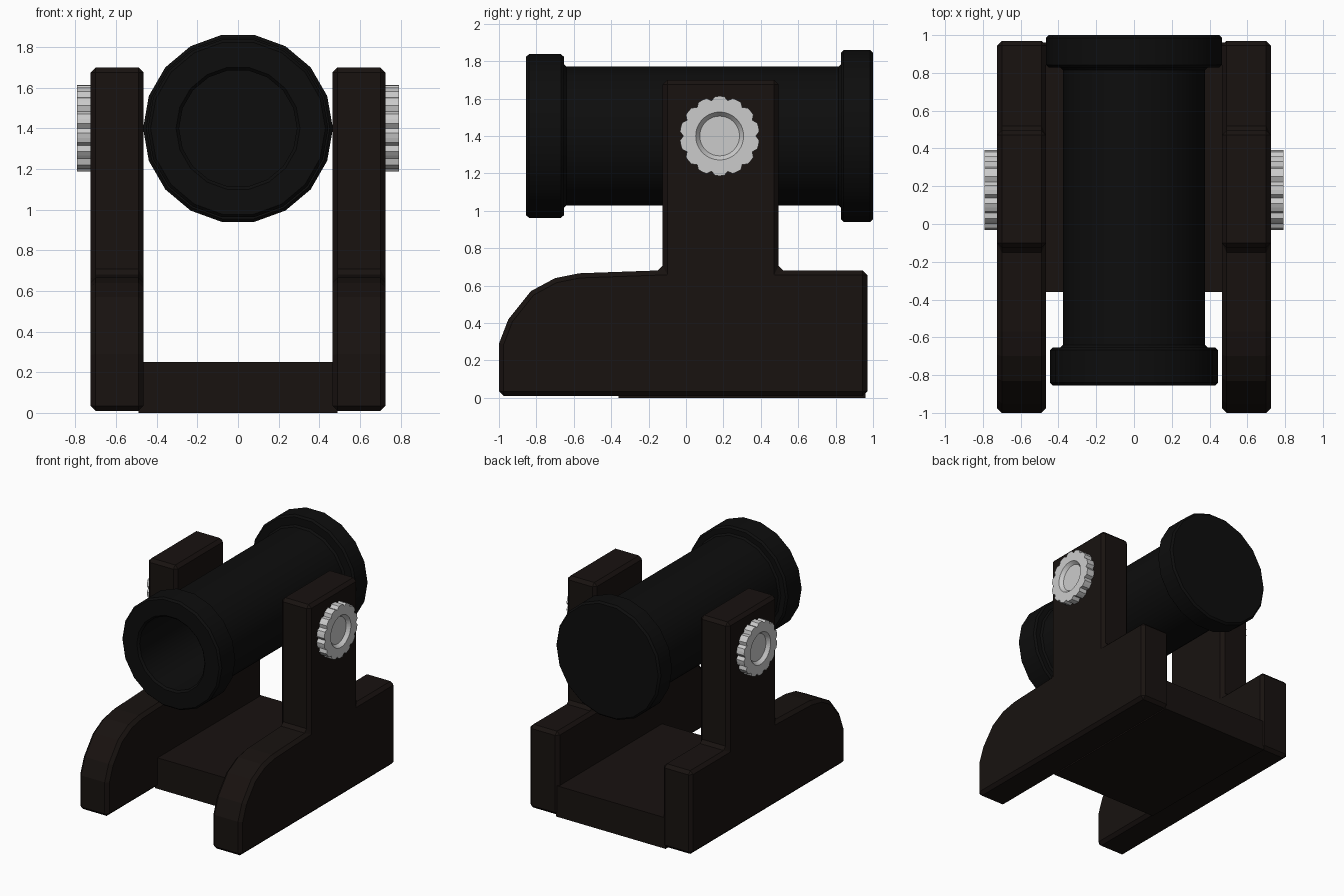
import bpy, bmesh, math

if "Cube" in bpy.data.objects:
    bpy.data.objects.remove(bpy.data.objects["Cube"])


def material(name, rgb):
    m = bpy.data.materials.new(name)
    m.diffuse_color = (*rgb, 1)
    m.use_nodes = True
    m.node_tree.nodes["Principled BSDF"].inputs["Base Color"].default_value = m.diffuse_color
    return m


BLACK = material("black_iron", (0.004, 0.004, 0.004))
BROWN = material("dark_wood", (0.009, 0.006, 0.005))


def finish(bm, name, mat=None, bevel=0, smooth=False):
    bmesh.ops.recalc_face_normals(bm, faces=bm.faces[:])
    mesh = bpy.data.meshes.new(name)
    bm.to_mesh(mesh)
    bm.free()
    ob = bpy.data.objects.new(name, mesh)
    bpy.context.collection.objects.link(ob)
    if mat:
        mesh.materials.append(mat)
    if bevel:
        b = ob.modifiers.new("Bevel", "BEVEL")
        b.width, b.segments = bevel, 1
        b.limit_method, b.angle_limit = "ANGLE", math.radians(35)
    if smooth:
        bpy.ops.object.select_all(action="DESELECT")
        ob.select_set(True)
        bpy.context.view_layer.objects.active = ob
        bpy.ops.object.shade_smooth_by_angle(angle=math.radians(30))
    return ob


def skin(bm, rings):
    """Bridge successive vertex rings and cap both ends."""
    rings = [[bm.verts.new(p) for p in ring] for ring in rings]
    n = len(rings[0])
    for a, b in zip(rings, rings[1:]):
        for i in range(n):
            j = (i + 1) % n
            bm.faces.new((a[i], a[j], b[j], b[i]))
    bm.faces.new(rings[0])
    bm.faces.new(rings[-1])


# Barrel: 18-sided lathe along y, with a bore at the front
profile = [(0.45, 0.29), (-0.84, 0.29), (-0.855, 0.305), (-0.855, 0.43),
           (-0.84, 0.444), (-0.668, 0.444), (-0.653, 0.43), (-0.653, 0.39),
           (-0.64, 0.376), (0.815, 0.376), (0.829, 0.39), (0.829, 0.452),
           (0.843, 0.467), (0.985, 0.467), (1.0, 0.452)]
N = 18
bm = bmesh.new()
skin(bm, [[(r * math.cos(math.tau * i / N), y, 1.4 + r * math.sin(math.tau * i / N))
           for i in range(N)] for y, r in profile])
finish(bm, "barrel", BLACK, smooth=True)

# Side cheeks: extruded carriage outline with chamfered edges
outline = [(-1, 0.01), (-1, 0.29), (-0.95, 0.42), (-0.83, 0.57), (-0.70, 0.64),
           (-0.57, 0.666), (-0.125, 0.682), (-0.125, 1.70), (0.495, 1.70),
           (0.495, 0.682), (0.97, 0.682), (0.97, 0.01)]
for side, s in (("left", -1), ("right", 1)):
    bm = bmesh.new()
    skin(bm, [[(s * x, y, z) for y, z in outline] for x in (0.465, 0.725)])
    finish(bm, side + "_cheek", BROWN, bevel=0.025)

# Floor board between the cheeks
bm = bmesh.new()
skin(bm, [[(x, y, z) for x, y in ((-0.49, -0.36), (0.49, -0.36), (0.49, 0.96), (-0.49, 0.96))]
          for z in (0, 0.25)])
finish(bm, "floor_board", BROWN)


# Toothed bolts with a dished centre
TEETH = 14
K = TEETH * 4


def bolt_ring(s, x, r_tip, r_root):
    pts = []
    for i in range(K):
        a = math.tau * i / K
        r = r_root if i % 4 == 0 else r_root + (r_tip - r_root) * (0.4 if i % 4 != 2 else 1)
        if i % 4 in (1, 3):
            r = r_tip
        pts.append((s * x, 0.18 + r * math.cos(a), 1.4 + r * math.sin(a)))
    return pts


for side, s in (("left", -1), ("right", 1)):
    bm = bmesh.new()
    skin(bm, [bolt_ring(s, 0.71, 0.213, 0.194), bolt_ring(s, 0.792, 0.213, 0.194),
              bolt_ring(s, 0.792, 0.128, 0.128), bolt_ring(s, 0.765, 0.106, 0.106)])
    finish(bm, side + "_bolt")
